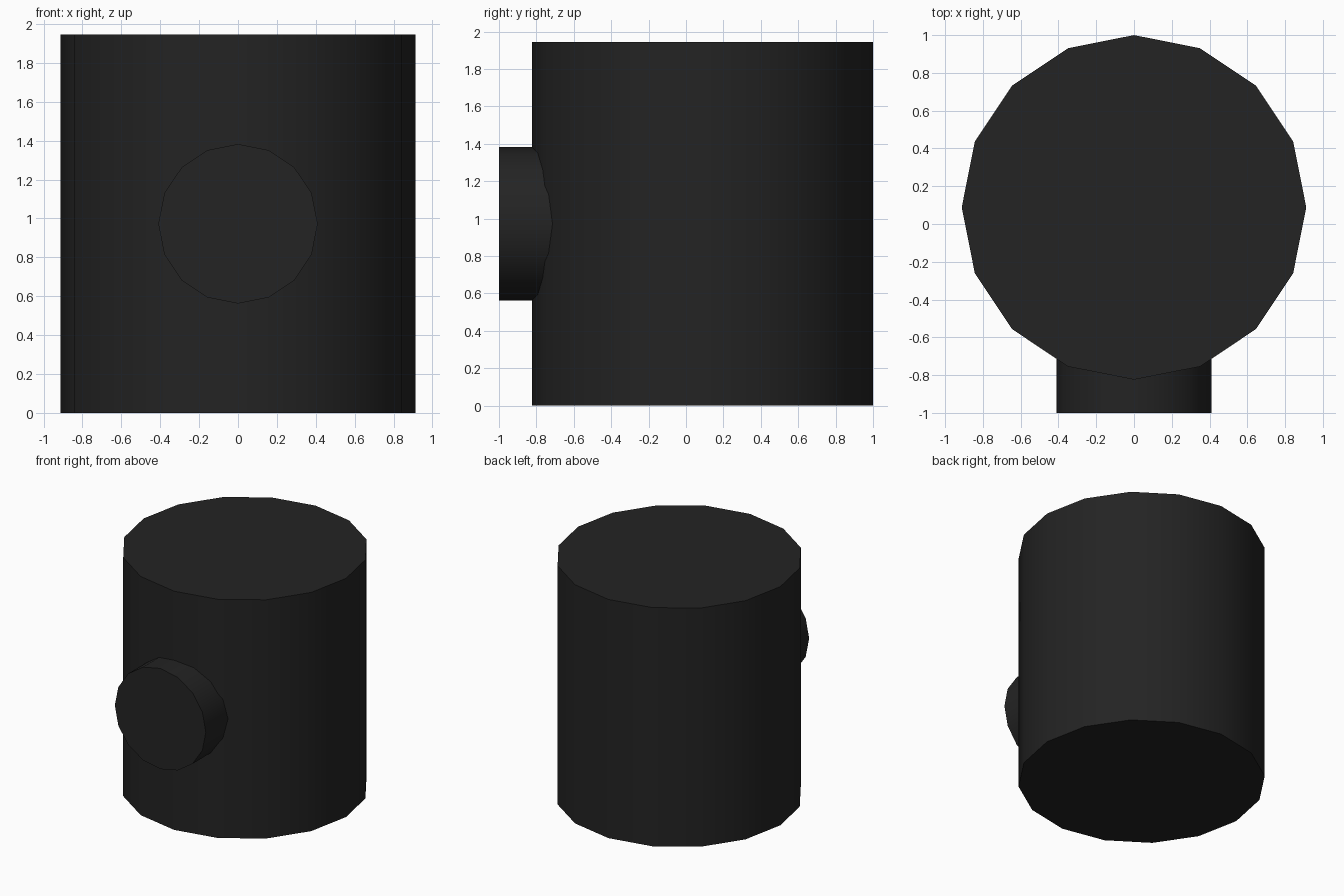
import bpy
import math

cube = bpy.data.objects.get("Cube")
if cube:
    bpy.data.objects.remove(cube, do_unlink=True)

# Single dark colour
black = bpy.data.materials.new("matte_black")
black.use_nodes = True
colour = (0.017, 0.017, 0.017, 1.0)
black.diffuse_color = colour
bsdf = black.node_tree.nodes["Principled BSDF"]
bsdf.inputs["Base Color"].default_value = colour
bsdf.inputs["Roughness"].default_value = 0.8


def drum(name, radius, depth, location, tilt=0.0):
    """Sixteen-sided capped cylinder with smooth sides and sharp rims."""
    bpy.ops.mesh.primitive_cylinder_add(
        vertices=16, radius=radius, depth=depth,
        location=location, rotation=(tilt, 0, 0))
    obj = bpy.context.object
    obj.name = name
    obj.data.materials.append(black)
    bpy.ops.object.shade_smooth_by_angle(angle=math.radians(30))
    return obj


HEIGHT = 1.945
RADIUS = 0.912
BODY_Y = 1 - RADIUS

# Upright main body, flush with the back limit
drum("body", RADIUS, HEIGHT, (0, BODY_Y, HEIGHT / 2))

# Round stub at mid height, running from the front limit into the body
STUB_LENGTH = 0.5
drum("front_stub", 0.41, STUB_LENGTH,
     (0, STUB_LENGTH / 2 - 1, HEIGHT / 2), math.pi / 2)
